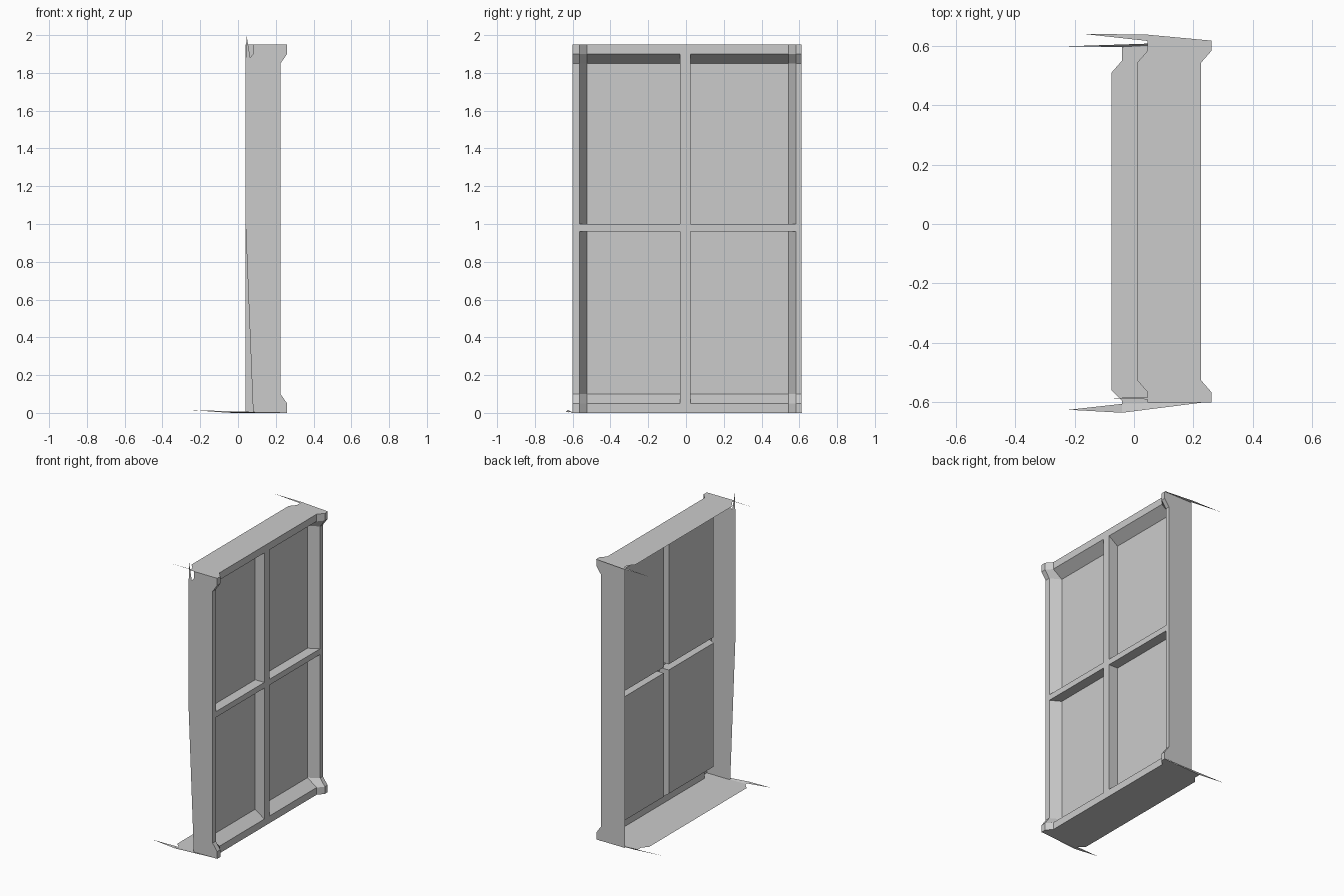
import bpy, bmesh

if "Cube" in bpy.data.objects:
    bpy.data.objects.remove(bpy.data.objects["Cube"])

# Grid lines of the front sheet: outer strip, chamfer, pane, bar, pane, chamfer, outer strip
YS = [-0.60, -0.565, -0.525, -0.032, 0.023, 0.542, 0.582, 0.612]
ZS = [0.0, 0.05, 0.10, 0.96, 1.0, 1.85, 1.90, 1.95]
RAISED = [1, 1, 0, 0, 0, 0, 1, 1]
DEPTH = [0.155, 0.225, 0.26]     # pane, frame, corner block
BAR = 3


def make_object(name, bm):
    bmesh.ops.remove_doubles(bm, verts=bm.verts, dist=1e-5)
    mesh = bpy.data.meshes.new(name)
    bm.to_mesh(mesh)
    bm.free()
    obj = bpy.data.objects.new(name, mesh)
    bpy.context.collection.objects.link(obj)
    return obj


def add_face(bm, points):
    unique = [p for k, p in enumerate(points) if p != points[k - 1]]
    if len(unique) > 2:
        bm.faces.new([bm.verts.new(p) for p in unique])


def height(i, j, a, b):
    """Front depth at knot (a, b) as seen by cell (i, j)."""
    x = DEPTH[RAISED[a] + RAISED[b]]
    return max(x, DEPTH[1]) if BAR in (i, j) else x


def board(name, front, back, slivers, up):
    """Strip of quads from a front edge to a back edge, plus torn corner slivers."""
    bm = bmesh.new()
    for k in range(len(front) - 1):
        add_face(bm, [front[k], front[k + 1], back[k + 1], back[k]])
    for tri in slivers:
        add_face(bm, tri)
    for f in bm.faces:
        f.normal_update()
        if sum(f.normal[k] * up[k] for k in range(3)) < 0:
            f.normal_flip()
    make_object(name, bm)


# Window front: panes, chamfered frame, raised corners and crossing bars
bm = bmesh.new()
n = len(YS) - 1
for i in range(n):
    for j in range(n):
        p = lambda a, b, ci=i, cj=j: (height(ci, cj, a, b), YS[a], ZS[b])
        add_face(bm, [p(i, j), p(i + 1, j), p(i + 1, j + 1), p(i, j + 1)])
        # step walls between bars and panes
        if i + 1 < n:
            add_face(bm, [p(i + 1, j), p(i + 1, j, i + 1),
                          p(i + 1, j + 1, i + 1), p(i + 1, j + 1)])
        if j + 1 < n:
            add_face(bm, [p(i, j + 1), p(i, j + 1, i, j + 1),
                          p(i + 1, j + 1, i, j + 1), p(i + 1, j + 1)])
bmesh.ops.remove_doubles(bm, verts=bm.verts, dist=1e-5)
bmesh.ops.recalc_face_normals(bm, faces=bm.faces)
if sum(f.normal.x * f.calc_area() for f in bm.faces) < 0:
    bmesh.ops.reverse_faces(bm, faces=bm.faces)
make_object("window_front", bm)

# Shared front edge of the four surrounding boards
EDGE = [DEPTH[1 + r] for r in RAISED]

# Top board with two corner slivers reaching back
T = 1.95
board("top_board",
      [(x, y, T) for x, y in zip(EDGE, YS)],
      [(x - 0.215, y, T) for x, y in zip(EDGE, YS)],
      [[(0.26, 0.612, T), (0.26, 0.617, T), (0.045, 0.612, T)],
       [(0.26, 0.617, T), (0.045, 0.637, T), (0.045, 0.612, T)],
       [(0.045, 0.637, T), (-0.175, 0.64, T), (0.045, 0.616, T)],
       [(0.045, -0.584, T), (-0.105, -0.585, T), (0.26, -0.597, T)]],
      (0, 0, 1))

# Bottom board, deeper, with slivers rising slightly at their tips
low_y = [-0.605, -0.595, -0.56, -0.032, 0.023, 0.51, 0.55, 0.597]
board("bottom_board",
      [(x, y, 0) for x, y in zip(EDGE, YS)],
      [(-0.04 if r else -0.075, y, 0) for r, y in zip(RAISED, low_y)],
      [[(0.26, 0.614, 0), (-0.25, 0.597, 0.015), (-0.04, 0.596, 0)],
       [(0.26, -0.597, 0), (-0.04, -0.605, 0), (-0.04, -0.635, 0.006)],
       [(-0.04, -0.605, 0.006), (-0.22, -0.625, 0.015), (-0.04, -0.635, 0.006)]],
      (0, 0, -1))

# Side boards: one straight, one with a slanted back edge and a notched, pointed top
board("back_side_board",
      [(x, YS[-1], z) for x, z in zip(EDGE, ZS)],
      [(0.04, YS[-1], z) for z in ZS], [], (0, 1, 0))
Y = YS[0]
board("front_side_board",
      [(x, Y, z) for x, z in zip(EDGE, ZS)],
      [(0.04 + 0.04 * max(0, 1 - z) if z < 1.86 else 0.08, Y, z) for z in ZS[:5]]
      + [(0.04, Y, 1.85), (0.08, Y, 1.90), (0.08, Y, 1.95)],
      [[(0.04, Y, 1.85), (0.065, Y, 1.88), (0.045, Y, 2.0)]], (0, -1, 0))
